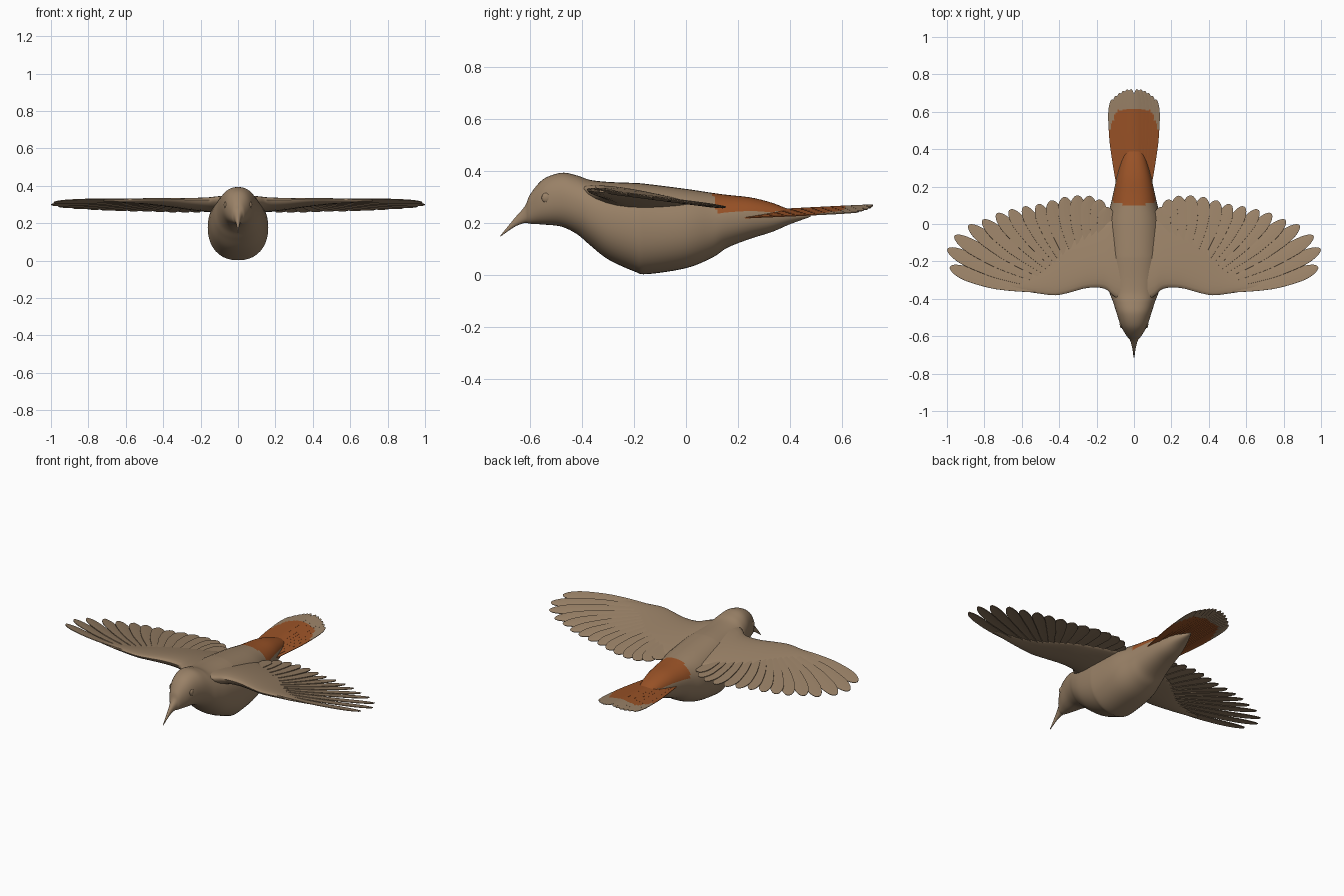
import bpy, bmesh, math
from mathutils import Vector

cube = bpy.data.objects.get("Cube")
if cube:
    bpy.data.objects.remove(cube, do_unlink=True)


def material(name, rgb):
    m = bpy.data.materials.new(name)
    m.use_nodes = True
    m.diffuse_color = (*rgb, 1)
    m.node_tree.nodes["Principled BSDF"].inputs["Base Color"].default_value = (*rgb, 1)
    return m


BROWN = material("soft brown", (0.32, 0.22, 0.135))
RUST = material("rust orange", (0.32, 0.085, 0.02))


def finish(name, bm, rule=None, mirror=False, thickness=0):
    """Turn a bmesh into a smooth object; rule(centre) picks the rust faces."""
    if rule:
        for f in bm.faces:
            f.material_index = int(rule(f.calc_center_median()))
    mesh = bpy.data.meshes.new(name)
    bm.to_mesh(mesh)
    bm.free()
    mesh.materials.append(BROWN)
    mesh.materials.append(RUST)
    ob = bpy.data.objects.new(name, mesh)
    bpy.context.collection.objects.link(ob)
    bpy.ops.object.select_all(action='DESELECT')
    bpy.context.view_layer.objects.active = ob
    ob.select_set(True)
    if thickness:
        mod = ob.modifiers.new("thickness", 'SOLIDIFY')
        mod.thickness, mod.offset = thickness, 0
        bpy.ops.object.modifier_apply(modifier=mod.name)
    if mirror:
        mod = ob.modifiers.new("mirror", 'MIRROR')
        mod.use_mirror_merge = False
        bpy.ops.object.modifier_apply(modifier=mod.name)
    bpy.ops.object.shade_smooth_by_angle(angle=math.radians(50))
    return ob


def refine(stations, steps):
    """Catmull-Rom interpolation through rows of numbers."""
    out = []
    last = len(stations) - 1
    for i in range(last):
        quad = [stations[min(max(i + k, 0), last)] for k in (-1, 0, 1, 2)]
        for s in range(steps):
            t = s / steps
            out.append([b + 0.5 * t * (c - a + t * (2*a - 5*b + 4*c - d + t * (3*(b - c) + d - a)))
                        for a, b, c, d in zip(*quad)])
    return out + [list(stations[-1])]


def loft(rings):
    bm = bmesh.new()
    rows = [[bm.verts.new(p) for p in ring] for ring in rings]
    n = len(rows[0])
    for a, b in zip(rows, rows[1:]):
        for j in range(n):
            bm.faces.new((a[j], a[(j + 1) % n], b[(j + 1) % n], b[j]))
    bm.faces.new(rows[0])
    bm.faces.new(rows[-1])
    bmesh.ops.recalc_face_normals(bm, faces=bm.faces)
    return bm


def power(v, e):
    return math.copysign(abs(v) ** e, v)


# Body with head and beak: y, bottom, top, half width
BODY = [(-.715, .147, .151, .002), (-.66, .185, .218, .010), (-.62, .2, .265, .022),
        (-.6, .197, .31, .038), (-.55, .194, .368, .068), (-.48, .186, .393, .092),
        (-.42, .157, .383, .111), (-.37, .115, .366, .13), (-.3, .06, .358, .148),
        (-.2, .014, .354, .16), (-.15, .003, .35, .161), (0, .026, .331, .152),
        (.1, .066, .316, .126), (.16, .105, .308, .112), (.25, .14, .298, .092),
        (.33, .165, .278, .07), (.4, .195, .252, .045), (.48, .224, .232, .006)]
rings = []
for y, lo, hi, w in refine(BODY, 6):
    ring = []
    for k in range(40):
        a = math.tau * k / 40
        ring.append((w * power(math.cos(a), .88), y,
                     (lo + hi) / 2 + (hi - lo) / 2 * power(math.sin(a), .92)))
    rings.append(ring)
finish("body", loft(rings), rule=lambda c: c.y > .1 + 1.5 * c.x ** 2 and c.z > .243)

# Eyes
bm = bmesh.new()
bmesh.ops.create_uvsphere(bm, u_segments=16, v_segments=10, radius=.019)
for v in bm.verts:
    v.co = Vector((v.co.x * .45 + .068, v.co.y - .537, v.co.z + .297))
finish("eyes", bm, mirror=True)


def wing_height(y):
    return .327 - .13 * (y + .36)


# Fleshy wing arms: x, front edge, back edge, thickness
ARM = [(.04, -.43, .03, .03), (.11, -.385, .02, .03), (.16, -.345, .0, .028),
       (.25, -.342, -.04, .023), (.35, -.368, -.1, .017), (.42, -.381, -.16, .014),
       (.5, -.373, -.23, .011), (.6, -.357, -.28, .008), (.72, -.335, -.31, .003)]
rings = []
for x, front, back, thick in refine(ARM, 4):
    ring = []
    for k in range(24):
        a = math.tau * k / 24
        y = (front + back) / 2 + (back - front) / 2 * math.cos(a)
        bulge = thick * math.sin(a) * (1 - .5 * math.cos(a))
        ring.append((x, y, wing_height(y) + bulge * (.75 if bulge > 0 else 1.5)))
    rings.append(ring)
finish("wing_arms", loft(rings), mirror=True)


def feather(bm, root, tip, half, height, bow=0, tilt=0, rows=18):
    """Blade from root to tip with a rounded end; height(x, y) sets its level."""
    root, tip = Vector(root), Vector(tip)
    d = (tip - root).normalized()
    side = Vector((d.y, -d.x))
    grid = []
    for i in range(rows + 1):
        t = 1 - (1 - i / rows) ** 1.5
        end = max(0, (t - .78) / .22)
        w = half * min(1, .45 + t) * math.sqrt(max(.004, 1 - end * end))
        mid = root.lerp(tip, t) + side * bow * 4 * t * (1 - t)
        row = []
        for s in (-1, -.5, 0, .5, 1):
            p = mid + side * w * s
            z = height(p.x, p.y) + tilt * s * w / half + .002 * (1 - s * s)
            row.append(bm.verts.new((p.x, p.y, z)))
        grid.append(row)
    for a, b in zip(grid, grid[1:]):
        for j in range(4):
            bm.faces.new((a[j], a[j + 1], b[j + 1], b[j]))


# Wing flight feathers, from the leading edge inward
TIPS = [(.985, -.232), (.998, -.135), (.96, -.065), (.885, -.008), (.81, .02), (.735, .055),
        (.665, .075), (.59, .092), (.515, .105), (.445, .125), (.375, .143), (.305, .152),
        (.24, .15), (.185, .13), (.145, .09)]
bm = bmesh.new()
for i, tip in enumerate(TIPS):
    if i < 9:
        root = (.44 - .012 * i, -.345 + .012 * i)
    else:
        root = (.33 - .036 * (i - 9), -.22 + .008 * (i - 9))
    feather(bm, root, tip, .039 if i < 9 else .043,
            lambda x, y: wing_height(y), bow=max(.008, .026 - .003 * i), tilt=.006)
finish("wing_feathers", bm, mirror=True, thickness=.004)

# Tail fan, rust with brown tips
bm = bmesh.new()
for i in range(6):
    u = i / 5
    feather(bm, (.015 + .06 * u, .17), (.016 + .1 * u, .72 - .055 * u ** 2), .025,
            lambda x, y: .24 + .05 * (y - .17) - .022 * u, bow=.008 * u, tilt=-.003, rows=30)
finish("tail_feathers", bm, mirror=True, thickness=.004,
       rule=lambda c: c.y < .61 - 2.75 * max(0, c.x - .09))
